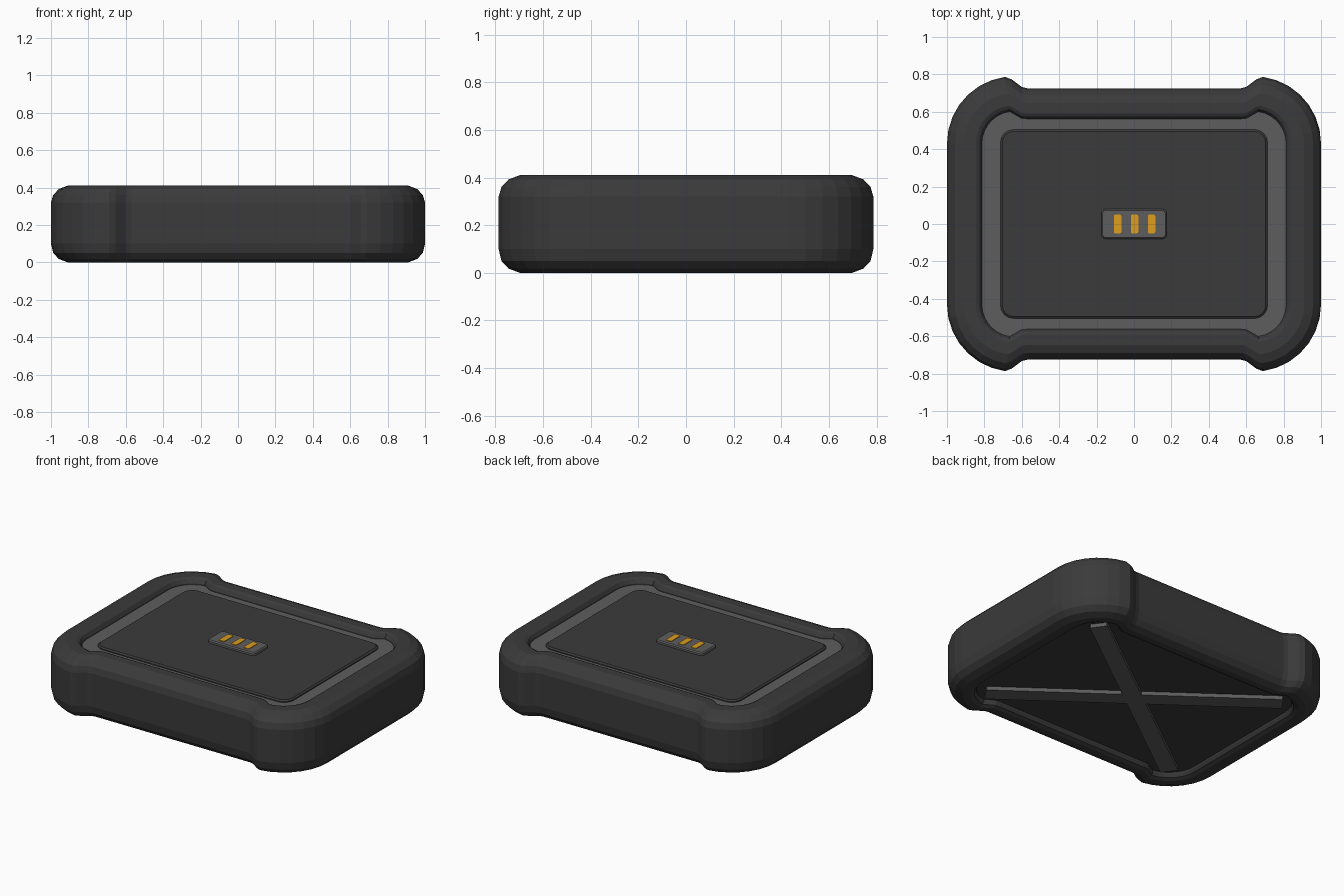
import bpy, bmesh, math
from mathutils import Matrix

if "Cube" in bpy.data.objects:
    bpy.data.objects.remove(bpy.data.objects["Cube"])


def mat(name, rgb):
    m = bpy.data.materials.new(name)
    m.diffuse_color = (*rgb, 1)
    m.use_nodes = True
    m.node_tree.nodes["Principled BSDF"].inputs["Base Color"].default_value = m.diffuse_color
    return m


DARK = mat("charcoal", (0.043, 0.043, 0.043))
GREY = mat("mid grey", (0.11, 0.11, 0.11))
ORANGE = mat("amber", (0.72, 0.34, 0.013))


def mirrored(q):
    """Full outline from one quarter running from +x towards +y."""
    r = q[::-1]
    return (q + [(-x, y) for x, y in r] + [(-x, -y) for x, y in q]
            + [(x, -y) for x, y in r])


def arc(cx, cy, r, n, end=90):
    return [(cx + r * math.cos(math.radians(end * i / n)), cy + r * math.sin(math.radians(end * i / n)))
            for i in range(n + 1)]


def case_outline(d):
    """Case outline with bumper corners, moved inward by d."""
    q = arc(0.64, 0.43, 0.36 - d, 7, 82)
    q += [(0.655 - d * 0.08, 0.774 - d), (0.6, 0.733 - d * 0.9), (0.57, 0.725 - d * 0.87)]
    return mirrored(q)


def round_rect(hx, hy, r, n=4):
    return mirrored(arc(hx - r, hy - r, r, n))


def skin(name, loops, mats, ring=False):
    """Join stacked outlines (points, z); cap the ends or close into a ring."""
    bm = bmesh.new()
    rows = [[bm.verts.new((x, y, z)) for x, y in pts] for pts, z in loops]
    n = len(rows[0])
    pairs = list(zip(rows, rows[1:]))
    if ring:
        pairs.append((rows[-1], rows[0]))
    for a, b in pairs:
        for i in range(n):
            j = (i + 1) % n
            bm.faces.new((a[i], a[j], b[j], b[i]))
    if not ring:
        bm.faces.new(rows[0][::-1])
        bm.faces.new(rows[-1])
    bmesh.ops.recalc_face_normals(bm, faces=bm.faces[:])
    me = bpy.data.meshes.new(name)
    bm.to_mesh(me)
    bm.free()
    for m in mats:
        me.materials.append(m)
    ob = bpy.data.objects.new(name, me)
    bpy.context.collection.objects.link(ob)
    return ob


# Rounded outer bumper: (inset, height) around its cross-section
section = [(0, 0.10), (0, 0.32), (0.012, 0.36), (0.042, 0.392), (0.09, 0.41),
           (0.155, 0.41), (0.173, 0.402), (0.187, 0.38), (0.187, 0.35),
           (0.172, 0.12), (0.172, 0.03), (0.16, 0.01), (0.135, 0),
           (0.09, 0), (0.042, 0.018), (0.012, 0.05)]
skin("bumper_rim", [(case_outline(d), z) for d, z in section], [DARK], ring=True)

# Core slab: grey recessed channel on top, dark underside
core = skin("core_slab", [(case_outline(0.165), 0.04), (case_outline(0.165), 0.372)], [DARK, GREY])
for p in core.data.polygons:
    p.material_index = 1 if p.normal.z > 0.5 else 0

# Raised top panel
skin("top_panel", [(round_rect(0.714, 0.505, 0.07), 0.365), (round_rect(0.714, 0.505, 0.07), 0.378),
                   (round_rect(0.704, 0.495, 0.06), 0.386)], [DARK])

# Small badge plate with three plain price-level bars
skin("badge_plate", [(round_rect(0.175, 0.08, 0.025), 0.38), (round_rect(0.175, 0.08, 0.025), 0.399),
                     (round_rect(0.168, 0.073, 0.018), 0.406)], [GREY])
for i, x in enumerate((-0.088, 0.003, 0.094)):
    bar = round_rect(0.02, 0.05, 0.008, 2)
    ob = skin(f"level_bar_{i + 1}", [(bar, 0.402), (bar, 0.41)], [ORANGE])
    ob.location.x = x

# Crossed ribs under the floor
rib = round_rect(0.9, 0.055, 0.005, 1)
for i, s in enumerate((1, -1)):
    ob = skin(f"under_rib_{i + 1}", [(rib, 0.015), (rib, 0.045)], [GREY])
    ob.data.transform(Matrix.Rotation(s * math.atan2(0.58, 0.79), 4, 'Z'))
